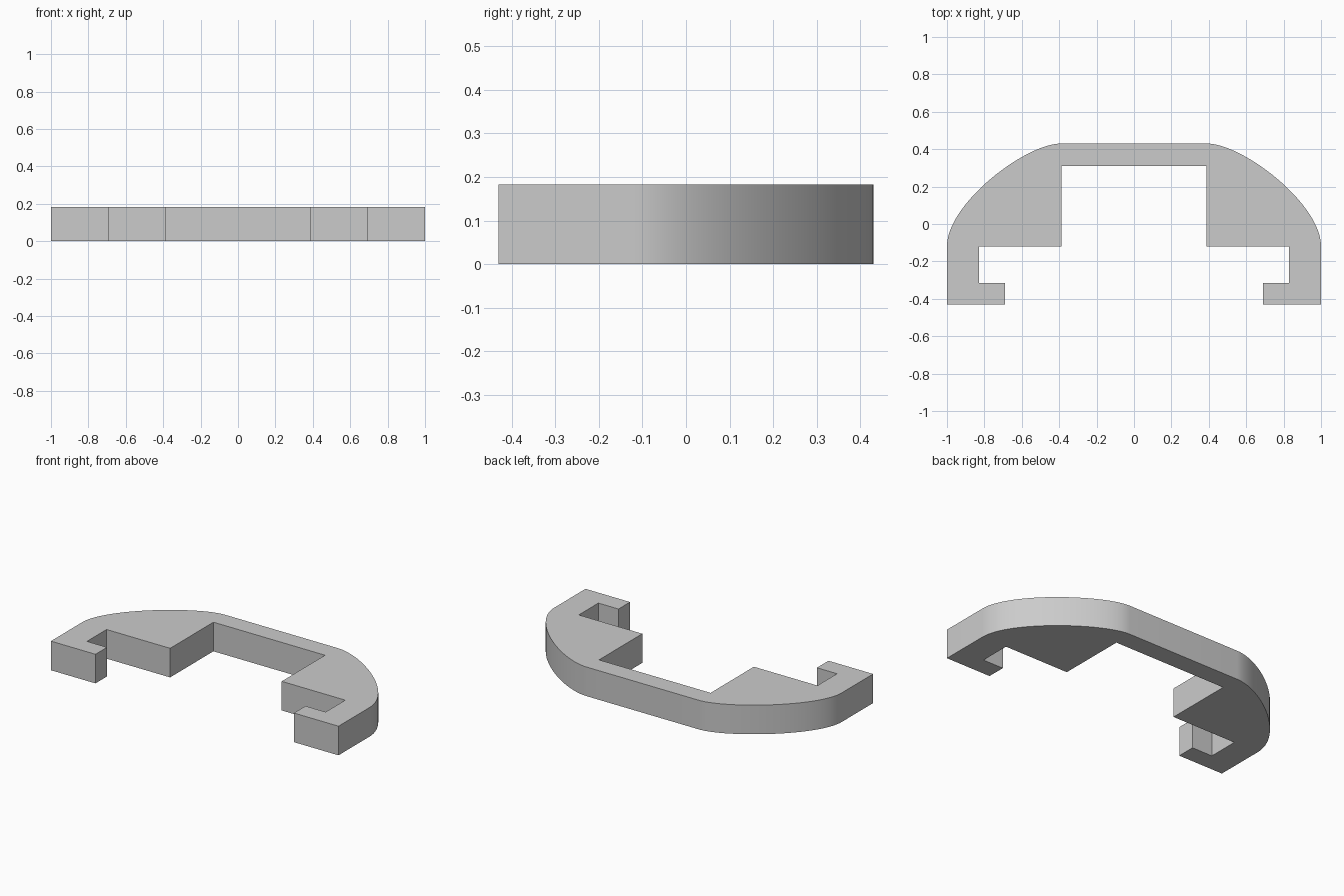
import bpy, bmesh
from mathutils import Vector
from mathutils.geometry import interpolate_bezier

cube = bpy.data.objects.get("Cube")
if cube:
    bpy.data.objects.remove(cube, do_unlink=True)

HEIGHT = 0.183

# Single plain grey
grey = bpy.data.materials.new("plain grey")
grey.use_nodes = True
colour = (0.6, 0.6, 0.6, 1)
grey.diffuse_color = colour
grey.node_tree.nodes["Principled BSDF"].inputs["Base Color"].default_value = colour

# Curved shoulder, from the flat back bar to the straight side
shoulder = interpolate_bezier(Vector((0.39, 0.43)), Vector((0.58, 0.43)),
                              Vector((1, 0.11)), Vector((1, -0.12)), 33)

# Hooked end, then the stepped inner edge up to the back bar
inner = [(1, -0.43), (0.69, -0.43), (0.69, -0.315), (0.83, -0.315),
         (0.83, -0.12), (0.388, -0.12), (0.388, 0.31)]

# Mirror the half outline to close the profile
half = [(p[0], p[1]) for p in shoulder] + inner
outline = half + [(-x, y) for x, y in reversed(half)]

# Extrude the profile into the bracket
bm = bmesh.new()
base = bm.faces.new([bm.verts.new((x, y, 0)) for x, y in outline])
result = bmesh.ops.extrude_face_region(bm, geom=[base], use_keep_orig=True)
top_verts = [g for g in result["geom"] if isinstance(g, bmesh.types.BMVert)]
bmesh.ops.translate(bm, verts=top_verts, vec=(0, 0, HEIGHT))
bmesh.ops.recalc_face_normals(bm, faces=bm.faces[:])

mesh = bpy.data.meshes.new("hooked_bracket")
bm.to_mesh(mesh)
bm.free()
mesh.materials.append(grey)
bracket = bpy.data.objects.new("hooked_bracket", mesh)
bpy.context.collection.objects.link(bracket)

# Smooth the curved shoulders, keep the corners sharp
bpy.ops.object.select_all(action="DESELECT")
bracket.select_set(True)
bpy.context.view_layer.objects.active = bracket
bpy.ops.object.shade_smooth_by_angle()
